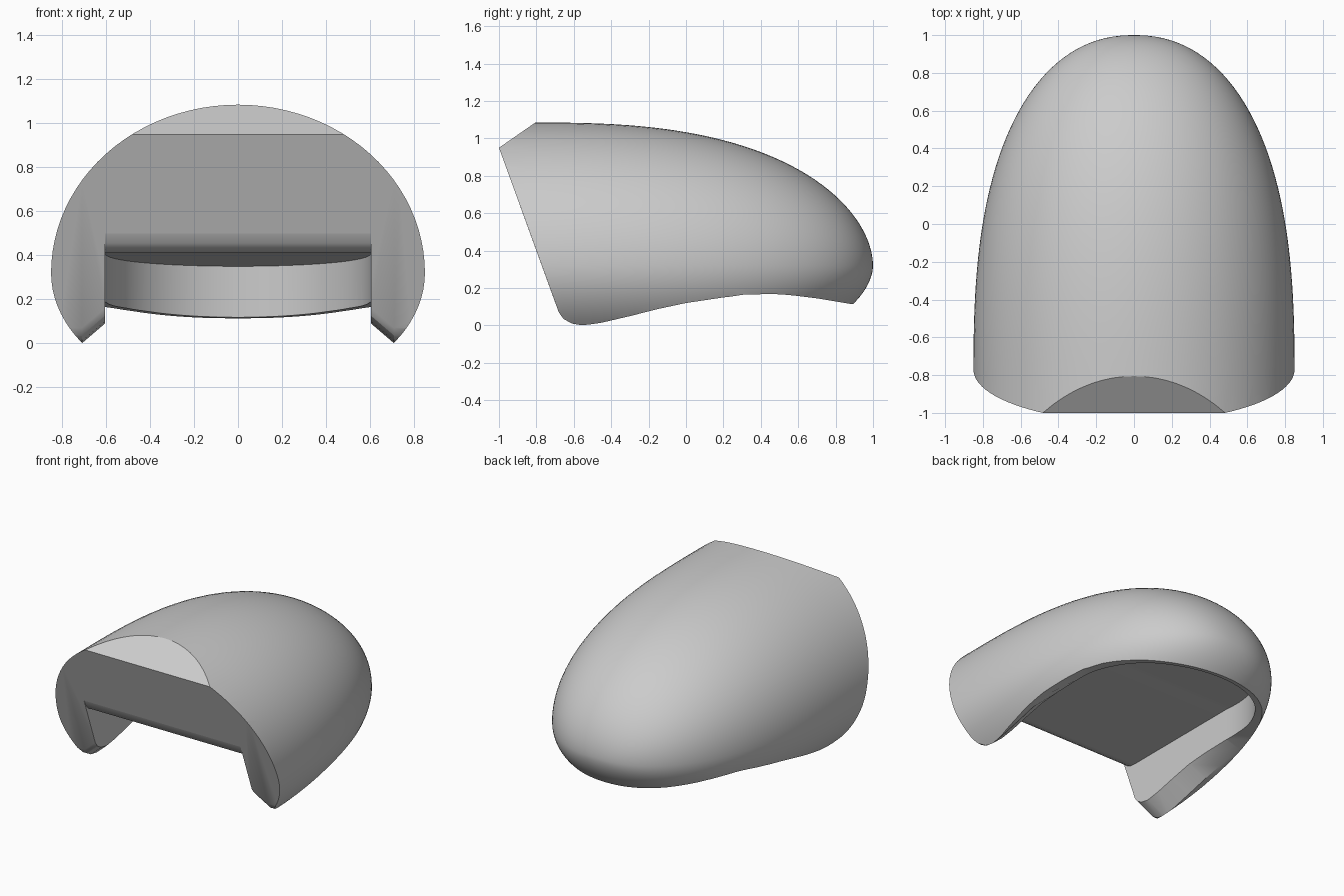
import bpy, bmesh, math

if "Cube" in bpy.data.objects:
    bpy.data.objects.remove(bpy.data.objects["Cube"], do_unlink=True)


def loft(name, sections):
    """Bridge equal-length loops into a closed solid."""
    bm = bmesh.new()
    loops = [[bm.verts.new(p) for p in s] for s in sections]
    n = len(loops[0])
    for a, b in zip(loops, loops[1:]):
        for i in range(n):
            j = (i + 1) % n
            bm.faces.new((a[i], a[j], b[j], b[i]))
    bm.faces.new(loops[0])
    bm.faces.new(loops[-1])
    bmesh.ops.recalc_face_normals(bm, faces=bm.faces)
    mesh = bpy.data.meshes.new(name)
    bm.to_mesh(mesh)
    bm.free()
    obj = bpy.data.objects.new(name, mesh)
    bpy.context.collection.objects.link(obj)
    return obj


def combine(obj, cutter, operation):
    """Apply a boolean and discard the cutter."""
    cutter.hide_render = True
    bpy.context.view_layer.objects.active = obj
    mod = obj.modifiers.new("cut", "BOOLEAN")
    mod.object = cutter
    mod.operation = operation
    mod.solver = "EXACT"
    bpy.ops.object.modifier_apply(modifier=mod.name)
    bpy.data.objects.remove(cutter, do_unlink=True)


# Outer shell: oval sections shrinking towards the rounded back
MID = 0.32


def shell_ring(y, count=96):
    u = max(0, (y + 0.8) / 1.8)
    rest = 1 - u ** 2.6
    width, height = 0.85 * rest ** 0.455, rest ** 0.54
    ring = []
    for i in range(count):
        a = math.tau * i / count
        rise = (0.765 if math.sin(a) > 0 else 0.58) * height
        ring.append((width * math.cos(a), y, MID + rise * math.sin(a)))
    return ring


stations = [-1.2] + [-0.8 + 1.8 * math.sin(math.radians(89 * i / 40)) for i in range(41)]
shell = loft("shell", [shell_ring(y) for y in stations])

# Side trim: sloped front, chamfered brow and arched lower rim
brow = [(-1, 0.95), (0, 1.644), (1.2, 1.644)]
rim = [(1.2, 0.08), (0.88, 0.115), (0.7, 0.145), (0.58, 0.16), (0.45, 0.165),
       (0.32, 0.162), (0.2, 0.15), (0, 0.12), (-0.15, 0.088), (-0.3, 0.05),
       (-0.45, 0.015), (-0.55, 0), (-0.61, 0.01), (-0.655, 0.035), (-0.68, 0.07)]


def trim_section(x):
    pts = [(x, y, z) for y, z in brow]
    for y, z in rim:
        k = min(1, max(0, (0.5 - y) / 0.7)) if abs(x) < 0.65 else 0
        pts.append((x, y - 0.033 * k, z + 0.09 * k))
    return pts


trim = loft("trim", [trim_section(x) for x in (-1, -0.71, -0.605, 0.605, 0.71, 1)])
combine(shell, trim, "INTERSECT")

# Underside hollow: straight sides, rounded front lip and curved back wall
hollow_path = [(-1.1, 0.605, 0.6), (-0.836, 0.605, 0.5), (-0.815, 0.605, 0.455),
               (-0.79, 0.605, 0.43), (-0.76, 0.605, 0.415), (-0.72, 0.605, 0.41)]
for i in range(25):
    u = math.sin(math.radians(88 * i / 24))
    half = 0.605 * math.sqrt(1 - u ** 2.2)
    hollow_path.append((0.2 + 0.66 * u, half, 0.41 - 0.06 * u))

hollow = loft("hollow", [[(-w, y, -0.3), (w, y, -0.3), (w, y, top), (-w, y, top)]
                         for y, w, top in hollow_path])
combine(shell, hollow, "DIFFERENCE")

# Plain grey finish
grey = bpy.data.materials.new("grey")
grey.use_nodes = True
colour = (0.6, 0.6, 0.6, 1)
grey.diffuse_color = colour
grey.node_tree.nodes["Principled BSDF"].inputs["Base Color"].default_value = colour
shell.data.materials.clear()
shell.data.materials.append(grey)
for face in shell.data.polygons:
    face.material_index = 0

bpy.ops.object.select_all(action="DESELECT")
shell.select_set(True)
bpy.context.view_layer.objects.active = shell
bpy.ops.object.shade_smooth_by_angle(angle=math.radians(28))
